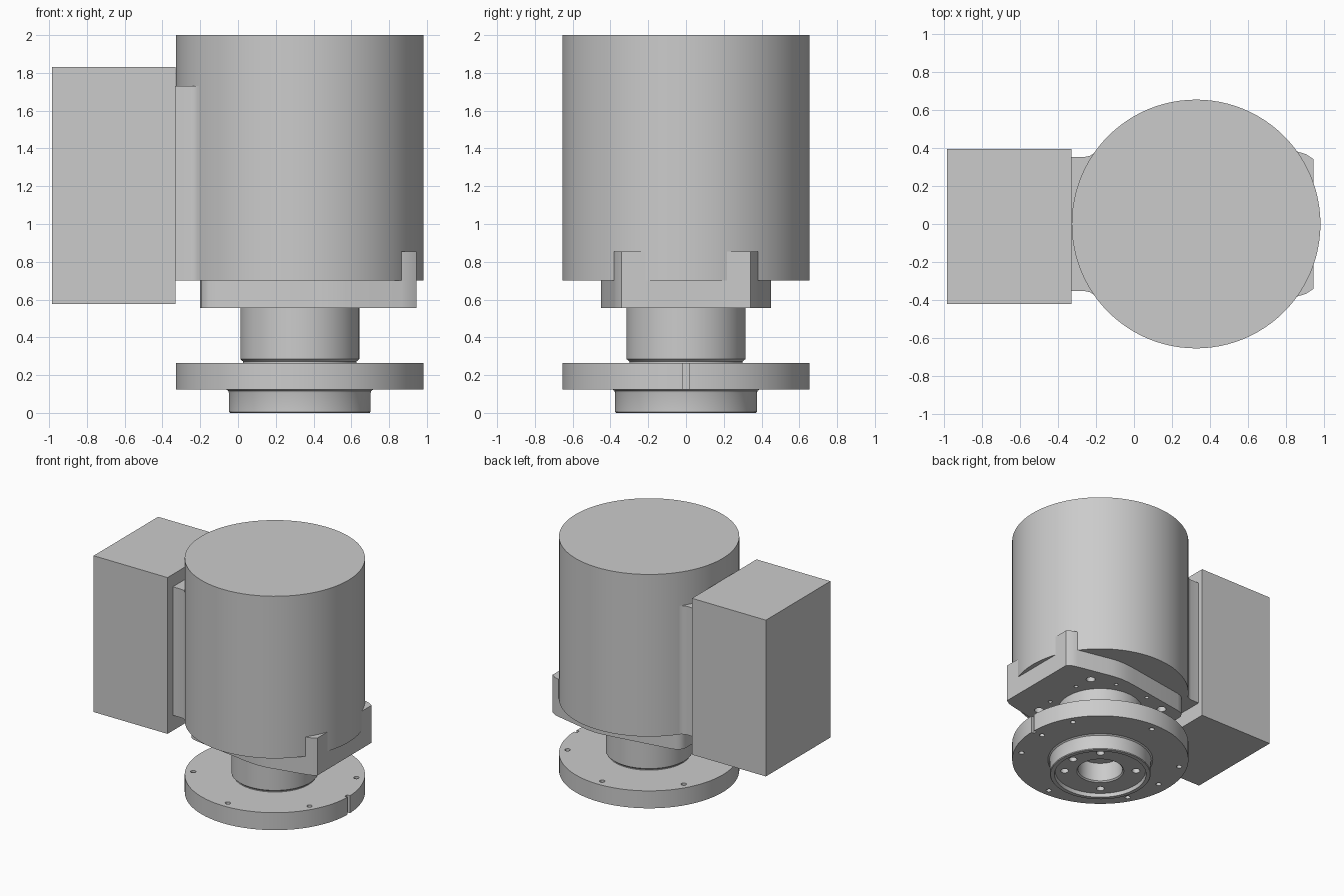
import bpy, bmesh, math

if "Cube" in bpy.data.objects:
    bpy.data.objects.remove(bpy.data.objects["Cube"])

CX = 0.327      # axis of all the round parts
SEG = 96


def make(name, bm, smooth=True):
    bmesh.ops.recalc_face_normals(bm, faces=bm.faces[:])
    me = bpy.data.meshes.new(name)
    bm.to_mesh(me)
    bm.free()
    ob = bpy.data.objects.new(name, me)
    bpy.context.collection.objects.link(ob)
    if smooth:
        shade(ob)
    return ob


def activate(ob):
    bpy.ops.object.select_all(action='DESELECT')
    ob.select_set(True)
    bpy.context.view_layer.objects.active = ob


def shade(ob):
    activate(ob)
    bpy.ops.object.shade_smooth_by_angle(angle=math.radians(30))


def lathe(name, profile):
    """Revolve (radius, z) points about the main axis."""
    bm = bmesh.new()
    vs = [bm.verts.new((CX + r, 0, z)) for r, z in profile]
    es = [bm.edges.new(p) for p in zip(vs, vs[1:])]
    bmesh.ops.spin(bm, geom=vs + es, cent=(CX, 0, 0), axis=(0, 0, 1),
                   angle=math.tau, steps=SEG, use_merge=False)
    bmesh.ops.remove_doubles(bm, verts=bm.verts[:], dist=1e-5)
    return make(name, bm)


def add_prism(bm, pts, z0, z1):
    lo = [bm.verts.new((x, y, z0)) for x, y in pts]
    hi = [bm.verts.new((x, y, z1)) for x, y in pts]
    bm.faces.new(lo)
    bm.faces.new(hi)
    n = len(pts)
    for i in range(n):
        j = (i + 1) % n
        bm.faces.new((lo[i], lo[j], hi[j], hi[i]))


def prism(name, pts, z0, z1):
    bm = bmesh.new()
    add_prism(bm, pts, z0, z1)
    return make(name, bm)


def add_hole(bm, dist, deg, r, z0, z1):
    a = math.radians(deg)
    x, y = CX + dist * math.cos(a), dist * math.sin(a)
    add_prism(bm, [(x + r * math.cos(t * math.tau / 20), y + r * math.sin(t * math.tau / 20))
                   for t in range(20)], z0, z1)


def cut(ob, bm):
    cutter = make("cutter", bm, False)
    cutter.hide_render = True
    activate(ob)
    m = ob.modifiers.new("holes", 'BOOLEAN')
    m.operation, m.solver, m.object = 'DIFFERENCE', 'EXACT', cutter
    bpy.ops.object.modifier_move_to_index(modifier=m.name, index=0)
    bpy.ops.object.modifier_apply(modifier=m.name)
    bpy.data.objects.remove(cutter)
    shade(ob)


def mirrored(half):
    return half + [(x, -y) for x, y in reversed(half)]


# Motor housing and the neck below it
lathe("motor_housing", [(0, 0.70), (0.655, 0.70), (0.655, 2.0), (0, 2.0)])
lathe("neck", [(0, 0.265), (0.30, 0.265), (0.30, 0.272), (0.315, 0.285),
               (0.315, 0.555), (0, 0.555)])

# Output flange with hub, recess and bore
flange = lathe("output_flange", [
    (0, 0.19), (0.165, 0.19), (0.165, 0.04), (0.175, 0.03), (0.335, 0.03), (0.34, 0),
    (0.37, 0), (0.375, 0.006), (0.375, 0.105), (0.379, 0.117), (0.39, 0.125),
    (0.655, 0.125), (0.655, 0.265), (0, 0.265)])
bm = bmesh.new()
for k in range(6):
    add_hole(bm, 0.595, 30 + 60 * k, 0.02, 0.05, 0.35)
for deg in (0, 180):
    add_hole(bm, 0.565, deg, 0.02, 0.05, 0.19)
for deg in (0, 50, 140, 230, 320):
    add_hole(bm, 0.265, deg, 0.03, -0.02, 0.12)
edge = CX + 0.655
add_prism(bm, [(edge - 0.025, -0.015), (edge + 0.05, -0.015),
               (edge + 0.05, 0.015), (edge - 0.025, 0.015)], 0.05, 0.35)
cut(flange, bm)

# Adapter plate with rounded rear corners
plate = prism("adapter_plate", mirrored([
    (-0.2, 0.28), (-0.195, 0.31), (-0.18, 0.335), (-0.155, 0.352), (-0.12, 0.362),
    (0.36, 0.438), (0.43, 0.447), (0.5, 0.45), (0.57, 0.443), (0.63, 0.43),
    (0.865, 0.38), (0.905, 0.368), (0.945, 0.342)]), 0.555, 0.70)
bm = bmesh.new()
for deg in (41, 139, 221, 319):
    add_hole(bm, 0.455, deg, 0.034, 0.5, 0.66)
for k in range(8):
    add_hole(bm, 0.39, 22.5 + 45 * k, 0.015, 0.5, 0.62)
cut(plate, bm)

# Upright tabs hugging the housing
for side, s in (("left", 1), ("right", -1)):
    prism("tab_" + side, [(0.945, s * 0.2), (0.945, s * 0.342), (0.905, s * 0.368),
                          (0.865, s * 0.38), (0.86, s * 0.2)], 0.70, 0.855)

# Flared mounting pad and control box
prism("mounting_pad", mirrored([
    (-0.33, 0.354), (-0.255, 0.354), (-0.235, 0.358), (-0.215, 0.369),
    (-0.195, 0.393), (-0.15, 0.40)]), 0.70, 1.73)
prism("control_box", [(-0.985, -0.422), (-0.33, -0.422), (-0.33, 0.395),
                      (-0.985, 0.395)], 0.577, 1.83)
